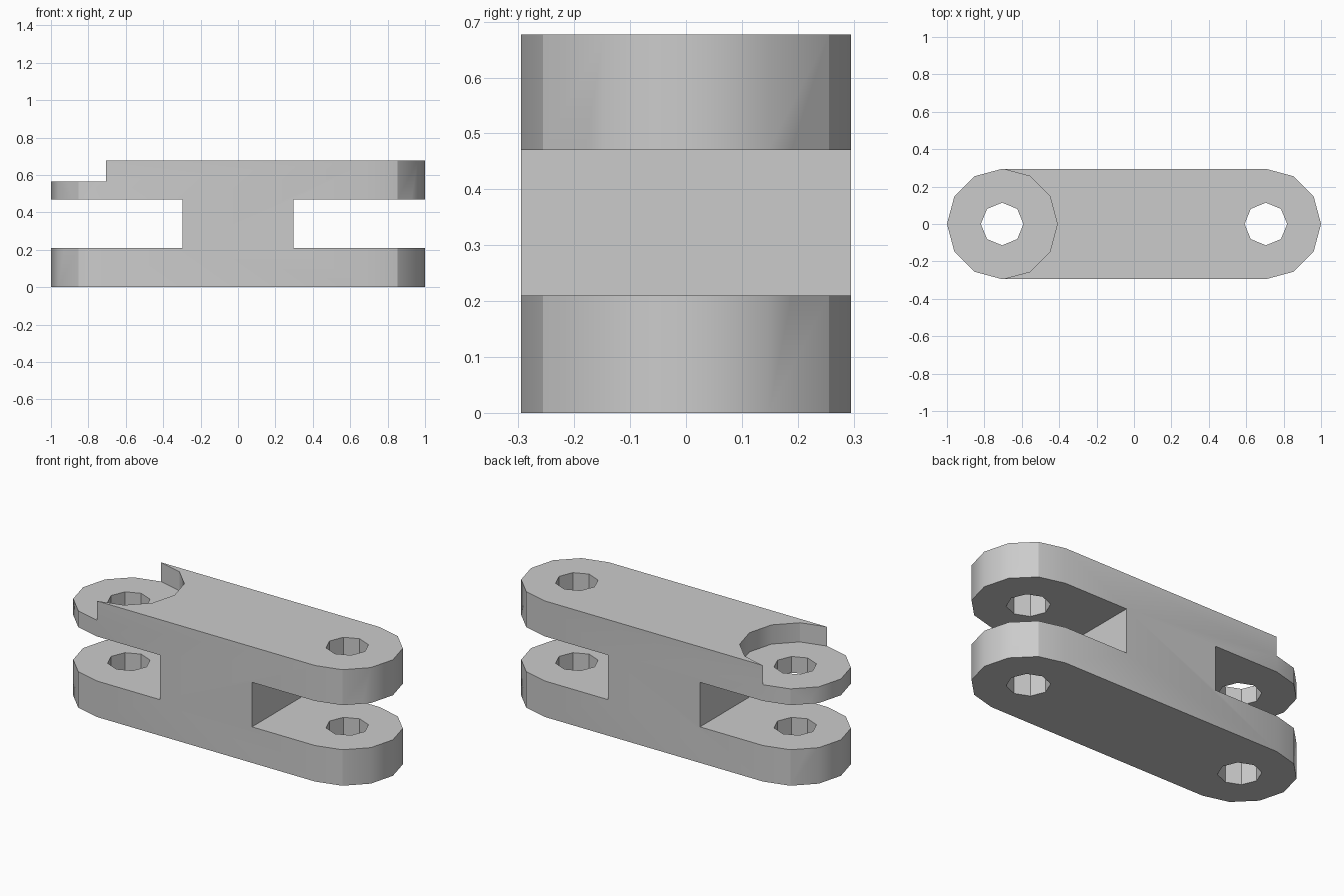
import bpy, bmesh
from math import cos, sin, radians

cube = bpy.data.objects.get("Cube")
if cube:
    bpy.data.objects.remove(cube, do_unlink=True)

PIVOT = 0.705      # distance of each pin hole from the centre
RADIUS = 0.295     # rounded end radius
HOLE = 0.114       # pin hole radius
HEIGHT = 0.677
SLOT_LOW, SLOT_HIGH = 0.21, 0.47
RECESS_FLOOR = 0.565
WEB = 0.297        # half length of the middle web

grey = bpy.data.materials.new("plain grey")
grey.use_nodes = True
grey.diffuse_color = (0.6, 0.6, 0.6, 1)
grey.node_tree.nodes["Principled BSDF"].inputs["Base Color"].default_value = (0.6, 0.6, 0.6, 1)


def arc(cx, r, start, stop, step):
    return [(cx + r * cos(radians(a)), r * sin(radians(a))) for a in range(start, stop, step)]


def prism(name, outline, low, high):
    bm = bmesh.new()
    base = bm.faces.new([bm.verts.new((x, y, low)) for x, y in outline])
    grown = bmesh.ops.extrude_face_region(bm, geom=[base])["geom"]
    top = [v for v in grown if isinstance(v, bmesh.types.BMVert)]
    bmesh.ops.translate(bm, verts=top, vec=(0, 0, high - low))
    bmesh.ops.recalc_face_normals(bm, faces=bm.faces)
    mesh = bpy.data.meshes.new(name)
    bm.to_mesh(mesh)
    bm.free()
    mesh.materials.append(grey)
    ob = bpy.data.objects.new(name, mesh)
    bpy.context.collection.objects.link(ob)
    return ob


# Solid link with two rounded ends
link = prism("chain_link", arc(PIVOT, RADIUS, -90, 91, 30) + arc(-PIVOT, RADIUS, 90, 271, 30), 0, HEIGHT)

# Pin holes and fork slots at both ends
cutters = []
for side in (-1, 1):
    cutters.append(prism("hole_cutter", arc(side * PIVOT, HOLE, 0, 360, 45), -0.2, 1))
    cutters.append(prism("slot_cutter", [(side * x, y) for x, y in
                   ((WEB, -0.5), (1.2, -0.5), (1.2, 0.5), (WEB, 0.5))], SLOT_LOW, SLOT_HIGH))

# Round recess lowering the top of the right end
recess = arc(-PIVOT, RADIUS, -90, 91, 30) + [(-PIVOT, 0.5), (-1.2, 0.5), (-1.2, -0.5), (-PIVOT, -0.5)]
cutters.append(prism("recess_cutter", recess, RECESS_FLOOR, 1))

bpy.ops.object.select_all(action="DESELECT")
link.select_set(True)
bpy.context.view_layer.objects.active = link
for cutter in cutters:
    cutter.hide_render = True
    cut = link.modifiers.new("cut", "BOOLEAN")
    cut.operation = "DIFFERENCE"
    cut.solver = "EXACT"
    cut.object = cutter
    bpy.ops.object.modifier_apply(modifier=cut.name)
    bpy.data.objects.remove(cutter, do_unlink=True)

# Smooth rounded ends, with a crease where the curve turns into the side
bpy.ops.object.shade_smooth_by_angle(angle=radians(32))
crease_y = RADIUS * sin(radians(60))
for edge in link.data.edges:
    ends = [link.data.vertices[i].co for i in edge.vertices]
    if all(abs(abs(p.y) - crease_y) < 0.001 for p in ends):
        edge.use_edge_sharp = True
